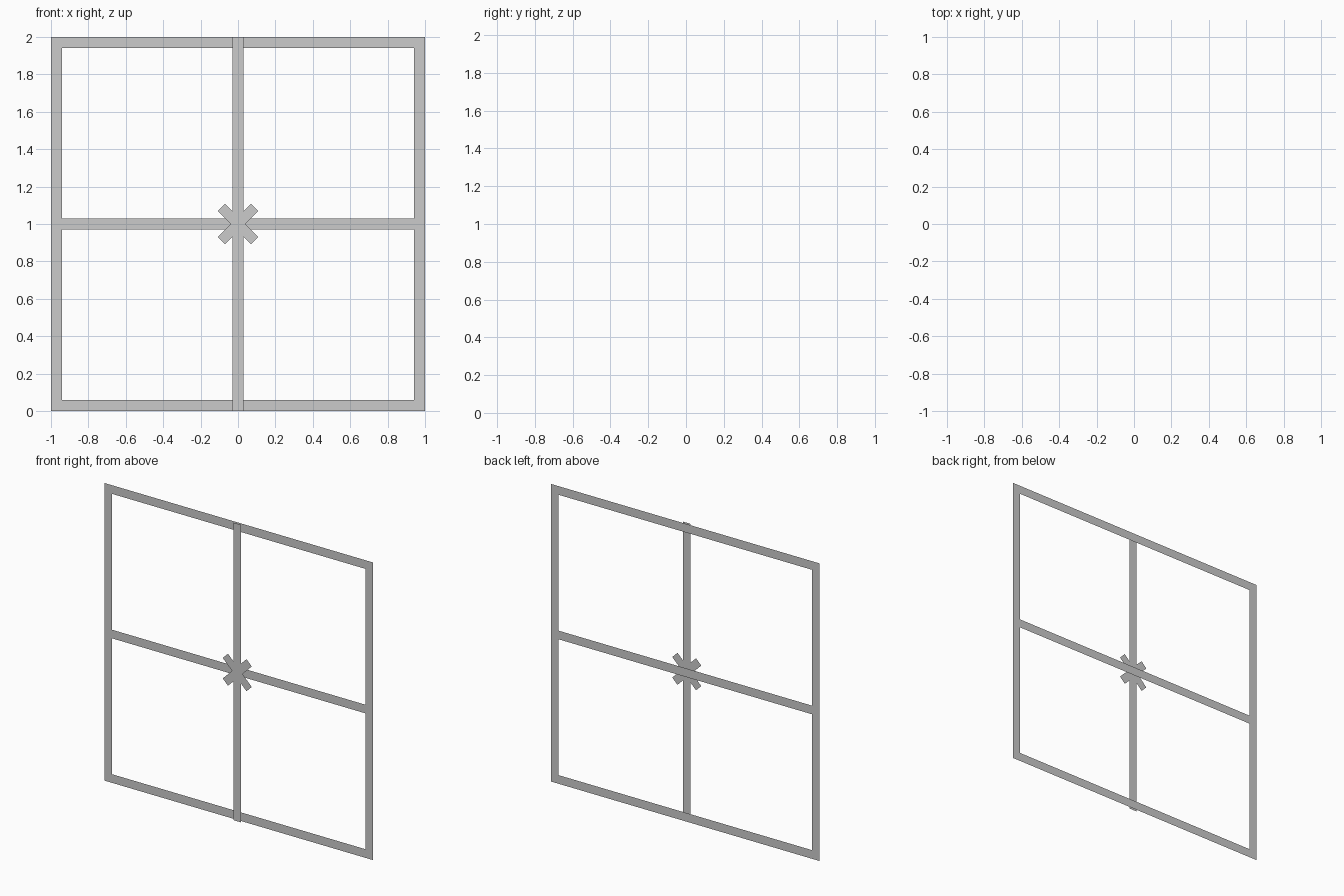
import bpy
from math import radians

if "Cube" in bpy.data.objects:
    bpy.data.objects.remove(bpy.data.objects["Cube"])

W = 0.058   # strip width
D = 0.008   # half the gap between frame layer and bar layer


def strip(name, x, z, length, y, angle=0, width=W):
    """Flat upright strip facing -y, turned by angle within its plane."""
    bpy.ops.mesh.primitive_plane_add(size=1)
    o = bpy.context.object
    o.name = name
    for v in o.data.vertices:
        v.co = (v.co.x * length, 0, v.co.y * width)
    o.location = (x, y, z)
    o.rotation_euler = (0, radians(angle), 0)
    return o


# outer frame
for s, label in ((-1, "left"), (1, "right")):
    strip(f"frame_{label}", s * (1 - W / 2), 1, 2, D, 90)
for z, label in ((W / 2, "bottom"), (2 - W / 2, "top")):
    strip(f"frame_{label}", 0, z, 2 - 2 * W, D)

# crossing glazing bars
strip("vertical_bar", 0, 1, 2, -D, 90)
strip("horizontal_bar", 0, 1, 2 - 2 * W, D)

# small diagonal cross in the middle
for a, label in ((45, "falling"), (-45, "rising")):
    strip(f"diagonal_{label}", 0, 1, 0.25, -D, a, 0.055)
